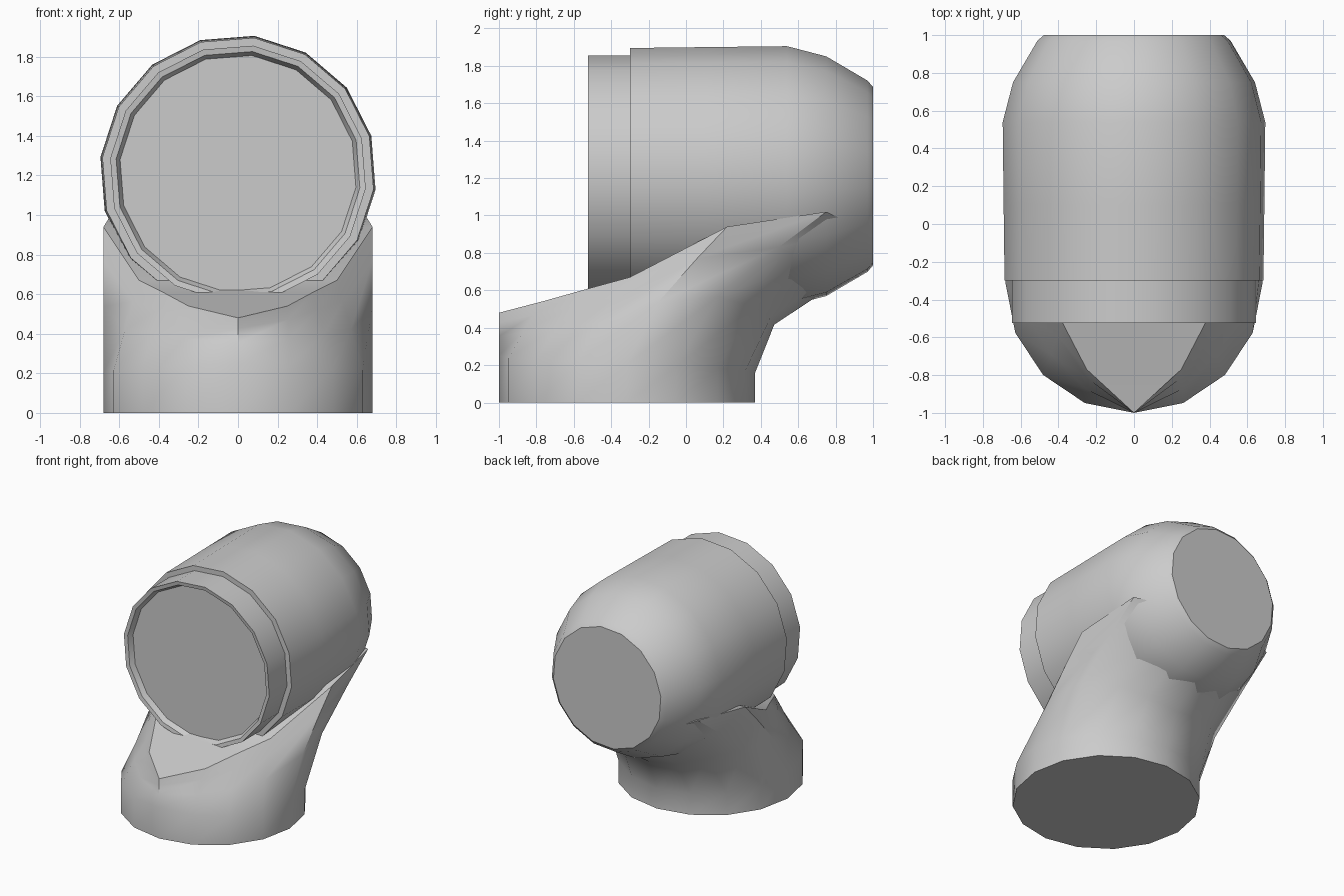
import bpy, bmesh
from math import sin, cos, pi, radians

cube = bpy.data.objects.get("Cube")
if cube:
    bpy.data.objects.remove(cube)

grey = bpy.data.materials.new("plain grey")
grey.use_nodes = True
colour = (0.6, 0.6, 0.6, 1)
grey.diffuse_color = colour
grey.node_tree.nodes["Principled BSDF"].inputs["Base Color"].default_value = colour


def finish(name, bm, angle):
    bmesh.ops.remove_doubles(bm, verts=bm.verts, dist=0.0005)
    bmesh.ops.recalc_face_normals(bm, faces=bm.faces)
    mesh = bpy.data.meshes.new(name)
    bm.to_mesh(mesh)
    bm.free()
    mesh.materials.append(grey)
    obj = bpy.data.objects.new(name, mesh)
    bpy.context.collection.objects.link(obj)
    bpy.ops.object.select_all(action='DESELECT')
    obj.select_set(True)
    bpy.context.view_layer.objects.active = obj
    bpy.ops.object.shade_smooth_by_angle(angle=radians(angle))
    return obj


def bridge(bm, a, b):
    n = len(a)
    for i in range(n):
        j = (i + 1) % n
        bm.faces.new((a[i], a[j], b[j], b[i]))


def lathe(name, profile, sides=16, axis_z=1.21):
    """Closed solid turned around a horizontal front-to-back axis."""
    bm = bmesh.new()
    rings = []
    for y, r in profile:
        angles = [2 * pi * (i + 0.3) / sides for i in range(sides)]
        rings.append([bm.verts.new((r * sin(a), y, axis_z + r * cos(a))) for a in angles])
    for a, b in zip(rings, rings[1:]):
        bridge(bm, a, b)
    bm.faces.new(rings[0])
    bm.faces.new(rings[-1])
    return finish(name, bm, 32)


# Barrel housing with a tapered rear and flat end
lathe("barrel", [(-0.3, 0.69), (0.1, 0.695), (0.54, 0.70), (0.75, 0.645), (0.97, 0.515), (1.0, 0.48)])

# Front collar with a shallow recessed disc
lathe("front_collar", [(-0.48, 0.60), (-0.52, 0.62), (-0.525, 0.65), (-0.25, 0.65)])

# Neck: half outline of its upper edge, front to back
upper = [(0, -1, 0.48), (0.25, -0.77, 0.54), (0.38, -0.52, 0.61),
         (0.5, -0.3, 0.67), (0.68, 0.22, 0.94), (0.63, 0.75, 1.02),
         (0.38, 0.96, 0.92), (0.22, 0.97, 0.80), (0, 0.97, 0.73)]
steps = len(upper) - 1
foot, waist, shoulder, chest = [], [], [], []
for k, top in enumerate(upper):
    a = pi * k / steps
    x, y = 0.68 * sin(a), -0.315 - 0.685 * cos(a)
    back = k / steps
    low = (x, y, 0.25 - 0.09 * back)
    foot.append((x, y, 0))
    waist.append(low)
    for ring, tz, ty in ((shoulder, 0.45, 0.17), (chest, 0.77, 0.63)):
        # The rear sweeps out later than it rises, giving a concave nape
        blend = tz + (ty - tz) * back
        ring.append((low[0] + (top[0] - low[0]) * tz,
                     low[1] + (top[1] - low[1]) * blend,
                     low[2] + (top[2] - low[2]) * tz))

bm = bmesh.new()
loops = []
for half in (foot, waist, shoulder, chest, upper):
    mirrored = [(-x, y, z) for x, y, z in half[-2:0:-1]]
    loops.append([bm.verts.new(p) for p in half + mirrored])
for a, b in zip(loops, loops[1:]):
    bridge(bm, a, b)
bm.faces.new(loops[0])
# Upper plate joins matching left and right points
top, n = loops[-1], len(loops[-1])
for k in range(steps):
    corners = [top[k], top[k + 1], top[(n - k - 1) % n], top[(n - k) % n]]
    bm.faces.new(list(dict.fromkeys(corners)))
finish("neck_and_base", bm, 38)
